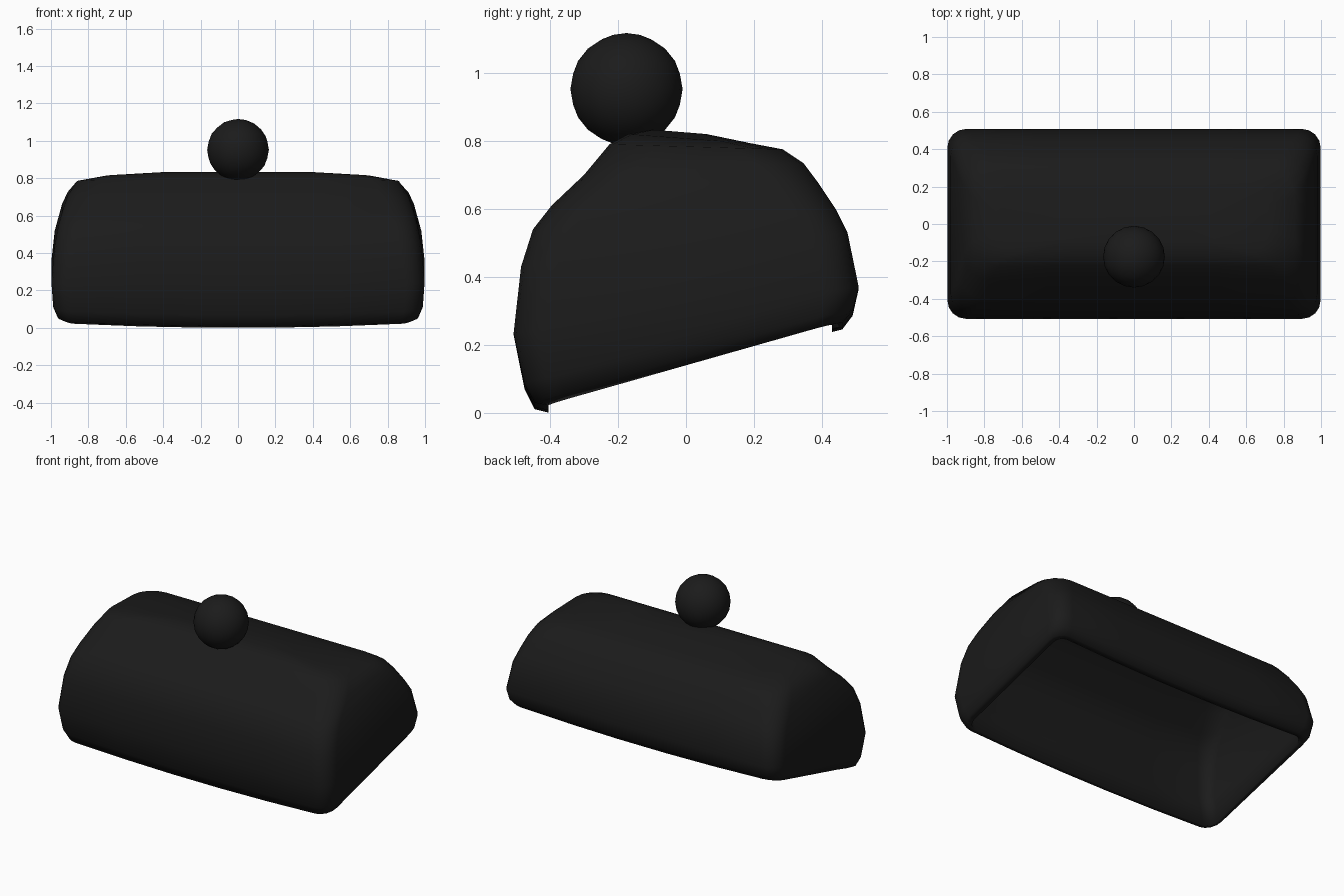
import bpy, bmesh
from math import cos, sin, pi

if "Cube" in bpy.data.objects:
    bpy.data.objects.remove(bpy.data.objects["Cube"])

black = bpy.data.materials.new("black")
black.diffuse_color = (0.011, 0.011, 0.011, 1)
black.use_nodes = True
black.node_tree.nodes["Principled BSDF"].inputs["Base Color"].default_value = black.diffuse_color

# Levels from rim to crown: front y, front z, back y, back z, half width, corner radius
OUTER = [
    (-0.405, 0.00, 0.430, 0.237, 0.930, 0.06),
    (-0.445, 0.01, 0.460, 0.245, 0.965, 0.09),
    (-0.475, 0.07, 0.490, 0.285, 0.988, 0.10),
    (-0.507, 0.23, 0.508, 0.365, 0.998, 0.10),
    (-0.485, 0.43, 0.475, 0.530, 0.980, 0.11),
    (-0.450, 0.54, 0.440, 0.600, 0.960, 0.12),
    (-0.395, 0.61, 0.390, 0.675, 0.940, 0.13),
    (-0.300, 0.70, 0.345, 0.735, 0.910, 0.14),
    (-0.225, 0.79, 0.285, 0.775, 0.860, 0.14),
    (-0.170, 0.82, 0.190, 0.793, 0.720, 0.14),
    (-0.100, 0.833, 0.060, 0.820, 0.450, 0.07),
]
WALL = 0.05
# Inner lining: the same levels drawn in by the wall thickness
INNER = [(f + WALL, fz - 0.05 * i / 7, b - WALL, bz - 0.05 * i / 7, w - WALL, max(r - 0.03, 0.04))
         for i, (f, fz, b, bz, w, r) in enumerate(OUTER[3:-1])]


def ring(bm, level):
    """Tilted rounded rectangle."""
    f, fz, b, bz, w, r = level
    mid, half = (f + b) / 2, (b - f) / 2
    r = min(r, half * 0.95)
    pts = []
    for k, (sx, sy) in enumerate([(1, 1), (-1, 1), (-1, -1), (1, -1)]):
        for j in range(5):
            a = (k + j / 4) * pi / 2
            pts.append((sx * (w - r) + r * cos(a), mid + sy * (half - r) + r * sin(a)))
        # points along the long sides keep the gentle bow
        if k % 2 == 0:
            y = b if k == 0 else f
            pts += [(sx * (w - r) * s, y) for s in (0.6, 0.2, -0.2, -0.6)]
    verts = []
    for x, y in pts:
        z = fz + (bz - fz) * (y - f) / (b - f)
        z += 0.025 * (x / w) ** 2 * max(0, 1 - fz / 0.3)
        verts.append(bm.verts.new((x, y, z)))
    return verts


# Hollow cover
bm = bmesh.new()
rings = [ring(bm, l) for l in reversed(INNER)] + [ring(bm, l) for l in OUTER]
n = len(rings[0])
for lo, hi in zip(rings, rings[1:]):
    for i in range(n):
        j = (i + 1) % n
        bm.faces.new((lo[i], lo[j], hi[j], hi[i]))
bm.faces.new(rings[-1])
bm.faces.new(list(reversed(rings[0])))
bmesh.ops.recalc_face_normals(bm, faces=bm.faces)
mesh = bpy.data.meshes.new("cover")
bm.to_mesh(mesh)
bm.free()
cover = bpy.data.objects.new("cover", mesh)
bpy.context.collection.objects.link(cover)
mesh.materials.append(black)
mesh.shade_smooth()

# Ball knob
bpy.ops.mesh.primitive_ico_sphere_add(subdivisions=3, radius=0.165, location=(0, -0.175, 0.952))
knob = bpy.context.object
knob.name = "knob"
knob.data.materials.append(black)
knob.data.shade_smooth()
